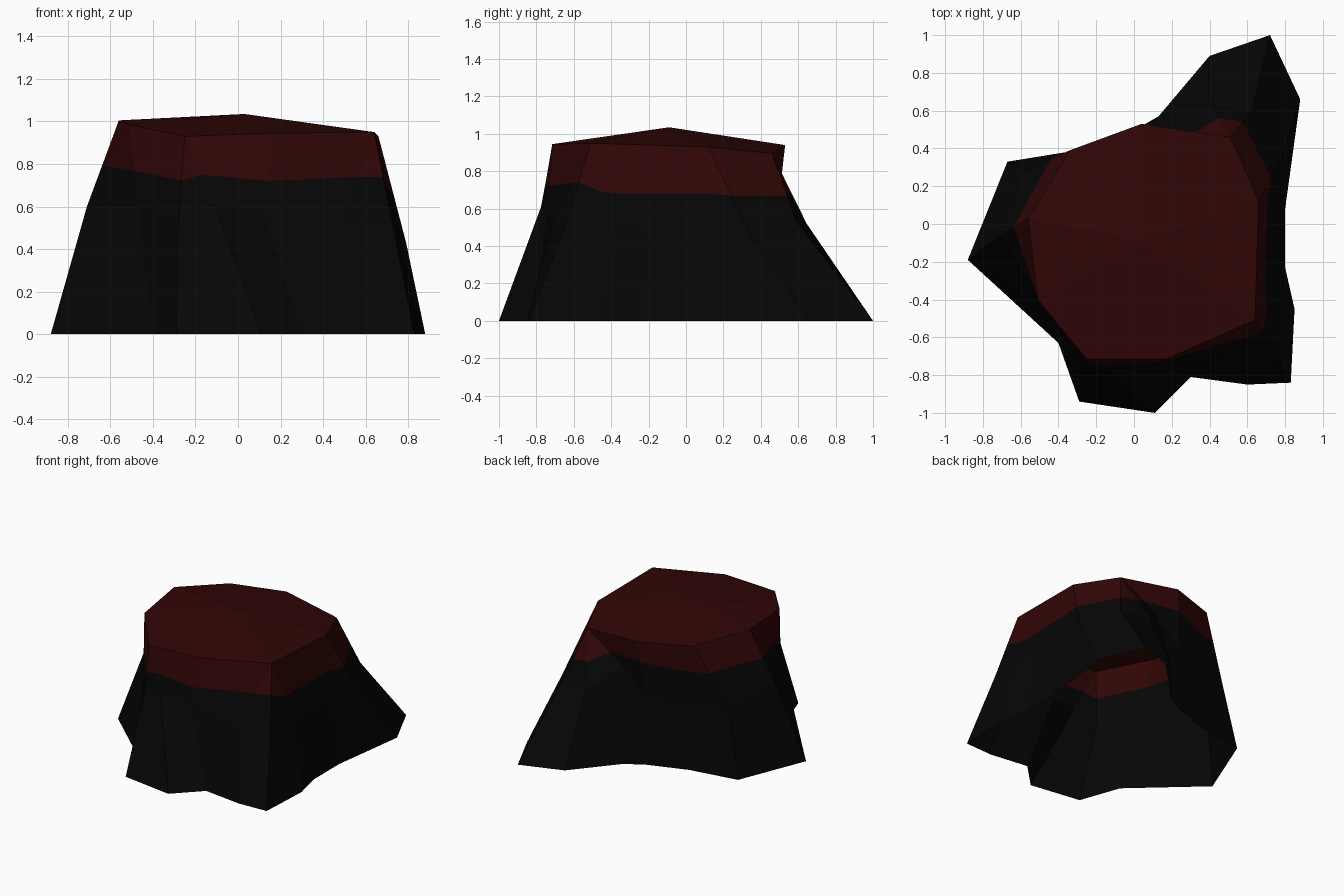
import bpy
import bmesh
from mathutils import Vector

default_cube = bpy.data.objects.get("Cube")
if default_cube:
    bpy.data.objects.remove(default_cube, do_unlink=True)


def make_material(name, color):
    material = bpy.data.materials.new(name)
    material.use_nodes = True
    material.diffuse_color = color
    shader = material.node_tree.nodes["Principled BSDF"]
    shader.inputs["Base Color"].default_value = color
    shader.inputs["Roughness"].default_value = 1.0
    return material


BARK, WOOD = 0, 1
materials = [
    make_material("black bark", (0.0018, 0.0018, 0.0018, 1)),
    make_material("dark red wood", (0.03, 0.0018, 0.0018, 1)),
]

# Corners of the cut top, keyed by where they sit on the rim
rim = {
    "front": (-.25, -.715, .93),
    "front_mid": (.17, -.715, .945),
    "front_left": (.64, -.51, .95),
    "left": (.66, .12, .93),
    "back_left": (.51, .46, .895),
    "back": (.04, .53, .94),
    "back_right": (-.34, .39, .955),
    "right": (-.56, .03, 1.005),
    "front_right": (-.51, -.4, .985),
}
peak = (.03, -.09, 1.035)

# Each bark column: root at the ground, bend half way up, rim corner, colour line height
columns = [
    ((-.29, -.94), (-.28, -.74, .53), "front", .72),
    ((.11, -1), (-.11, -.775, .61), "front", .75),
    ((.3, -.81), (.12, -.745, .58), "front_mid", .72),
    ((.6, -.85), (.5, -.71, .53), "front_left", .74),
    ((.83, -.84), (.73, -.65, .5), "front_left", .74),
    ((.85, -.45), (.75, -.4, .5), "front_left", .69),
    ((.8, -.23), (.73, -.22, .5), "front_left", .68),
    ((.8, .08), (.74, .1, .5), "left", .68),
    ((.88, .66), (.79, .36, .43), "left", .67),
    ((.72, 1), (.62, .59, .53), "back_left", .67),
    ((.4, .89), (.39, .645, .52), "back_left", .69),
    ((.13, .57), (.2, .48, .7), "back_left", .77),
    ((-.01, .49), (-.01, .48, .5), "back", .78),
    ((-.3, .39), (-.31, .38, .5), "back_right", .75),
    ((-.67, .33), (-.57, .29, .5), "back_right", .76),
    ((-.88, -.19), (-.71, -.06, .6), "right", .79),
    ((-.4, -.63), (-.47, -.47, .6), "front_right", .77),
]

bm = bmesh.new()
rim_verts = {name: bm.verts.new(point) for name, point in rim.items()}

# Vertices of every column, from root to rim
strips = []
for root, bend, corner, line in columns:
    bend, top = Vector(bend), Vector(rim[corner])
    paint = bend.lerp(top, (line - bend.z) / (top.z - bend.z))
    strip = [bm.verts.new((*root, 0)), bm.verts.new(bend), bm.verts.new(paint)]
    strips.append(strip + [rim_verts[corner]])

# Bark wall, open underneath; the band above the colour line is wood
for i, strip in enumerate(strips):
    following = strips[(i + 1) % len(strips)]
    for level in range(3):
        corners = [strip[level], following[level], following[level + 1], strip[level + 1]]
        face = bm.faces.new(list(dict.fromkeys(corners)))
        face.material_index = WOOD if level == 2 else BARK

# Slightly raised cut top
peak_vert = bm.verts.new(peak)
ring = list(rim_verts.values())
for a, b in zip(ring, ring[1:] + ring[:1]):
    bm.faces.new((a, b, peak_vert)).material_index = WOOD

mesh = bpy.data.meshes.new("tree_stump")
bm.to_mesh(mesh)
bm.free()
for material in materials:
    mesh.materials.append(material)
stump = bpy.data.objects.new("tree_stump", mesh)
bpy.context.collection.objects.link(stump)
